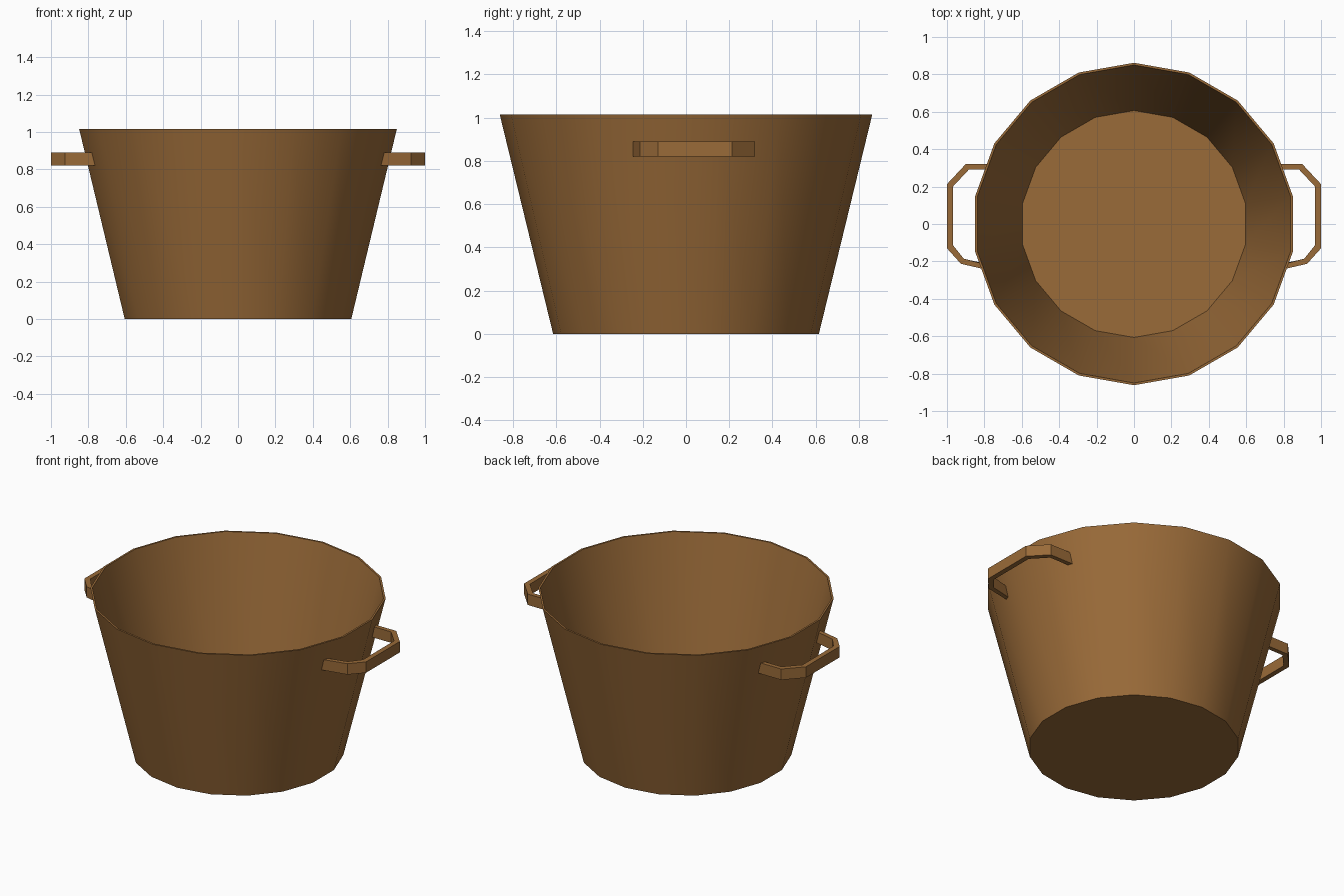
import bpy, bmesh, math

if "Cube" in bpy.data.objects:
    bpy.data.objects.remove(bpy.data.objects["Cube"])

SIDES, H = 18, 1.015
R0, R1 = 0.615, 0.862      # outer radius at base and rim
WALL, FLOOR = 0.012, 0.015

mat = bpy.data.materials.new("brown")
mat.diffuse_color = (0.32, 0.145, 0.04, 1)
mat.use_nodes = True
mat.node_tree.nodes["Principled BSDF"].inputs["Base Color"].default_value = mat.diffuse_color


def finish(bm, name):
    bmesh.ops.recalc_face_normals(bm, faces=bm.faces[:])
    me = bpy.data.meshes.new(name)
    bm.to_mesh(me)
    bm.free()
    ob = bpy.data.objects.new(name, me)
    bpy.context.collection.objects.link(ob)
    me.materials.append(mat)
    return ob


def radius(z):
    return R0 + (R1 - R0) * z / H


def wall_x(y, z):
    # outer wall position on the facets beside the handle
    a, b = math.radians(20), math.radians(10)
    return (radius(z) * math.cos(b) - abs(y) * math.sin(a)) / math.cos(a)


def bridge(bm, a, b):
    n = len(a)
    for i in range(n):
        j = (i + 1) % n
        bm.faces.new((a[i], a[j], b[j], b[i]))


# bucket: outer wall, rim, inner wall and floor
bm = bmesh.new()
rings = []
for r, z in ((R0, 0), (R1, H), (R1 - WALL, H), (radius(FLOOR) - WALL, FLOOR)):
    rings.append([bm.verts.new((r * math.sin(2 * math.pi * i / SIDES),
                                r * math.cos(2 * math.pi * i / SIDES), z))
                  for i in range(SIDES)])
for a, b in zip(rings, rings[1:]):
    bridge(bm, a, b)
bm.faces.new(rings[0])
bm.faces.new(rings[-1])
bucket = finish(bm, "bucket")
bpy.context.view_layer.objects.active = bucket
bucket.select_set(True)
bpy.ops.object.shade_smooth_by_angle(angle=math.radians(30))

# handles: flat bar following a bent path, ends meeting the sloped wall
Z0, Z1 = 0.82, 0.89
OUTER = [(None, 0.32), (0.90, 0.32), (1.0, 0.213), (1.0, -0.13), (0.925, -0.213), (None, -0.247)]
INNER = [(None, 0.292), (0.882, 0.292), (0.968, 0.2), (0.968, -0.113), (0.91, -0.186), (None, -0.218)]


def handle(name, side):
    bm = bmesh.new()

    def vert(p, z):
        x = wall_x(p[1], z) - 0.005 if p[0] is None else p[0]
        return bm.verts.new((side * x, p[1], z))

    loops = [[vert(o, Z0), vert(o, Z1), vert(i, Z1), vert(i, Z0)]
             for o, i in zip(OUTER, INNER)]
    for a, b in zip(loops, loops[1:]):
        bridge(bm, a, b)
    bm.faces.new(loops[0])
    bm.faces.new(loops[-1])
    return finish(bm, name)


handle("right_handle", 1)
handle("left_handle", -1)
